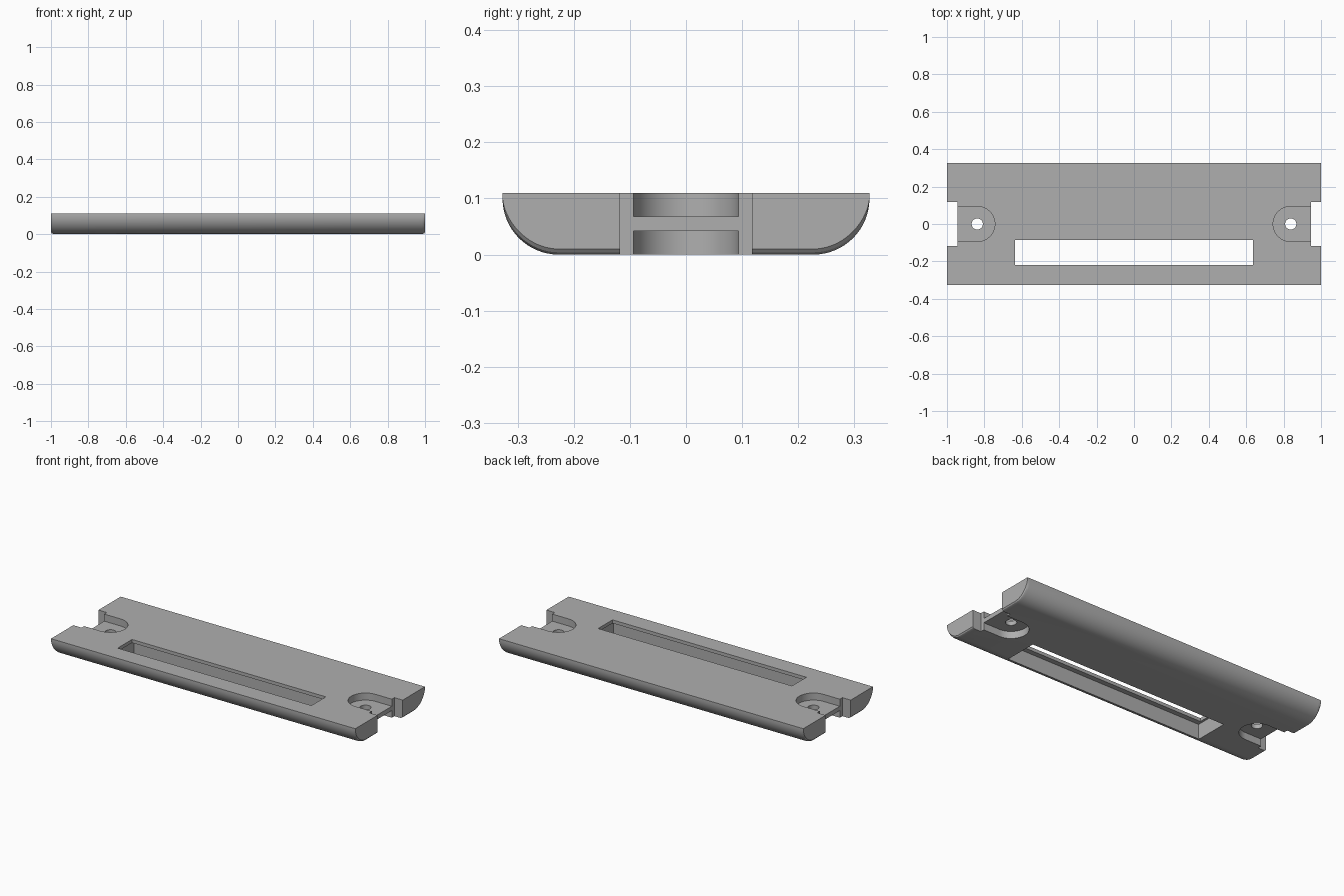
import bpy, bmesh
from math import sin, cos, pi

# Remove the default object
if "Cube" in bpy.data.objects:
    bpy.data.objects.remove(bpy.data.objects["Cube"], do_unlink=True)

LENGTH, HALF_W, HEIGHT, RADIUS = 1.0, 0.327, 0.11, 0.1

grey = bpy.data.materials.new("plain grey")
grey.use_nodes = True
colour = (0.43, 0.43, 0.43, 1)
grey.diffuse_color = colour
grey.node_tree.nodes["Principled BSDF"].inputs["Base Color"].default_value = colour


def loft(name, rings):
    """Closed solid through a list of matching rings of points."""
    bm = bmesh.new()
    loops = [[bm.verts.new(p) for p in ring] for ring in rings]
    for a, b in zip(loops, loops[1:]):
        for i in range(len(a)):
            j = (i + 1) % len(a)
            bm.faces.new((a[i], a[j], b[j], b[i]))
    bm.faces.new(loops[0])
    bm.faces.new(loops[-1])
    bmesh.ops.recalc_face_normals(bm, faces=bm.faces)
    mesh = bpy.data.meshes.new(name)
    bm.to_mesh(mesh)
    bm.free()
    mesh.materials.append(grey)
    obj = bpy.data.objects.new(name, mesh)
    bpy.context.collection.objects.link(obj)
    return obj


def prism(name, outline, low, high):
    return loft(name, [[(x, y, z) for x, y in outline] for z in (low, high)])


def box(name, x0, x1, y0, y1, z0, z1):
    return prism(name, [(x0, y0), (x1, y0), (x1, y1), (x0, y1)], z0, z1)


def section(x, inset):
    """Cross-section with two rounded lower edges."""
    steps = 16
    half = []
    for i in range(steps + 1):
        a = pi / 2 * i / steps
        half.append((HALF_W - RADIUS + RADIUS * sin(a) - inset * sin(a) * cos(a),
                     RADIUS * (1 - cos(a)) + inset * cos(a)))
    half.append((HALF_W, HEIGHT))
    pts = half + [(-y, z) for y, z in reversed(half)]
    return [(x, y, z) for y, z in pts]


# Plate body with softened lower edges at both ends
ends = [(LENGTH, 0.01), (0.995, 0.004), (0.983, 0)]
stations = [(-x, d) for x, d in ends] + list(reversed(ends))
plate = loft("mounting_plate", [section(x, d) for x, d in stations])

# Long slot and the wider recess below it
cutters = [
    box("slot_cutter", -0.637, 0.637, -0.22, -0.085, -0.1, 0.2),
    box("recess_cutter", -0.65, 0.65, -0.25, -0.047, -0.1, 0.09),
]

# End notches, screw pockets above and below a thin web, and screw holes
for s in (-1, 1):
    cutters.append(box("notch_cutter", s * 0.945, s * 1.1, -0.118, 0.118, -0.1, 0.2))
    arc = [(s * (0.838 - 0.094 * sin(pi * i / 32)), 0.094 * cos(pi * i / 32))
           for i in range(33)]
    outline = arc + [(s * 0.97, -0.094), (s * 0.97, 0.094)]
    cutters.append(prism("upper_pocket_cutter", outline, 0.068, 0.2))
    cutters.append(prism("lower_pocket_cutter", outline, -0.1, 0.042))
    circle = [(s * 0.838 + 0.03 * cos(pi * i / 16), 0.03 * sin(pi * i / 16))
              for i in range(32)]
    cutters.append(prism("hole_cutter", circle, -0.1, 0.2))

bpy.context.view_layer.objects.active = plate
for cutter in cutters:
    cutter.hide_render = True
    mod = plate.modifiers.new("cut", "BOOLEAN")
    mod.operation = "DIFFERENCE"
    mod.solver = "EXACT"
    mod.object = cutter
    bpy.ops.object.modifier_apply(modifier=mod.name)
    bpy.data.objects.remove(cutter, do_unlink=True)

# Smooth the rounded edges, keep the corners crisp
bpy.ops.object.select_all(action="DESELECT")
plate.select_set(True)
bpy.ops.object.shade_smooth_by_angle(angle=0.45)
